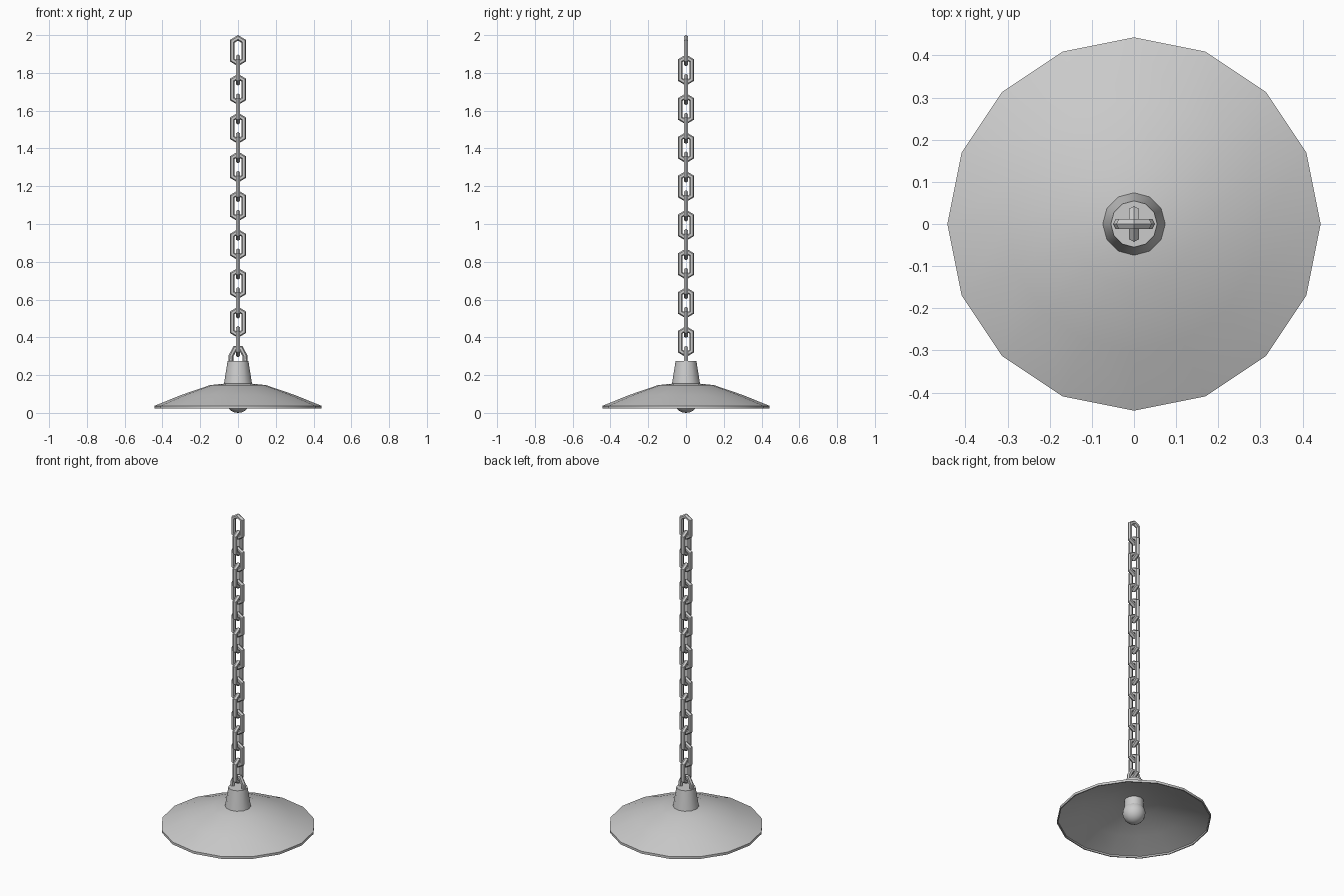
import bpy, bmesh, math
from mathutils import Vector

if "Cube" in bpy.data.objects:
    bpy.data.objects.remove(bpy.data.objects["Cube"])


def finish(name, bm, smooth=None):
    bmesh.ops.recalc_face_normals(bm, faces=bm.faces)
    me = bpy.data.meshes.new(name)
    bm.to_mesh(me)
    bm.free()
    ob = bpy.data.objects.new(name, me)
    bpy.context.collection.objects.link(ob)
    if smooth:
        bpy.ops.object.select_all(action='DESELECT')
        ob.select_set(True)
        bpy.context.view_layer.objects.active = ob
        bpy.ops.object.shade_smooth_by_angle(angle=math.radians(smooth))
    return ob


def lathe(name, profile, sides, smooth=35, closed=False):
    """Revolve (radius, z) points; open profiles get capped ends."""
    bm = bmesh.new()
    rings = [[bm.verts.new((r * math.cos(2 * math.pi * i / sides),
                            r * math.sin(2 * math.pi * i / sides), z))
              for i in range(sides)] for r, z in profile]
    pairs = list(zip(rings, rings[1:]))
    if closed:
        pairs.append((rings[-1], rings[0]))
    else:
        bm.faces.new(rings[0])
        bm.faces.new(rings[-1])
    for a, b in pairs:
        for i in range(sides):
            j = (i + 1) % sides
            bm.faces.new((a[i], a[j], b[j], b[i]))
    return finish(name, bm, smooth)


def tube(name, path, radius, closed, sides=6):
    """Sweep a six-sided bar along a path in the xz plane with mitred corners."""
    bm = bmesh.new()
    pts = [Vector(p) for p in path]
    n = len(pts)
    rings = []
    for i, p in enumerate(pts):
        a = pts[i - 1] if closed or i > 0 else 2 * p - pts[i + 1]
        b = pts[(i + 1) % n] if closed or i < n - 1 else 2 * p - a
        d1, d2 = (p - a).normalized(), (b - p).normalized()
        n1, n2 = Vector((d1.y, -d1.x)), Vector((d2.y, -d2.x))
        m = (n1 + n2) / (1 + n1.dot(n2))
        ring = []
        for k in range(sides):
            t = 2 * math.pi * k / sides
            q = p + m * radius * math.cos(t)
            ring.append(bm.verts.new((q.x, radius * math.sin(t) * 1.1, q.y)))
        rings.append(ring)
    for i in range(n if closed else n - 1):
        a, b = rings[i], rings[(i + 1) % n]
        for k in range(sides):
            j = (k + 1) % sides
            bm.faces.new((a[k], a[j], b[j], b[k]))
    if not closed:
        bm.faces.new(rings[0])
        bm.faces.new(rings[-1])
    return finish(name, bm)


# Thin sloped shade with a short vertical rim
lathe("lamp_shade", [(0.05, 0.157), (0.148, 0.147), (0.30, 0.095), (0.443, 0.037),
                     (0.443, 0.022), (0.436, 0.022), (0.436, 0.032), (0.30, 0.087),
                     (0.146, 0.139), (0.05, 0.149)], 16, closed=True)

# Tapered neck on top, socket and bulb below
lathe("neck", [(0.075, 0.15), (0.055, 0.275)], 12)
lathe("bulb_socket", [(0.056, 0.155), (0.056, 0.095), (0.04, 0.09)], 12)
bm = bmesh.new()
bmesh.ops.create_uvsphere(bm, u_segments=16, v_segments=10, radius=0.066)
bmesh.ops.translate(bm, verts=bm.verts, vec=(0, 0, 0.066))
finish("bulb", bm, 60)

# Hanging loop set into the neck
half = [(0.038, 0.262), (0.037, 0.302), (0.016, 0.342)]
tube("hanging_loop", half + [(-x, z) for x, z in reversed(half)], 0.0125, False)

# Chain of long hexagonal links, every second one turned a quarter
w, h, s = 0.030, 0.068, 0.050
link_path = [(0, -h), (w, -s), (w, s), (0, h), (-w, s), (-w, -s)]
first = tube("chain_link_1", link_path, 0.0125, True)
for i in range(16):
    ob = first if i == 0 else bpy.data.objects.new(f"chain_link_{i + 1}", first.data)
    if i:
        bpy.context.collection.objects.link(ob)
    ob.location = (0, 0, 1.9175 - 0.1027 * i)
    ob.rotation_euler = (0, 0, math.pi / 2 * (i % 2))
